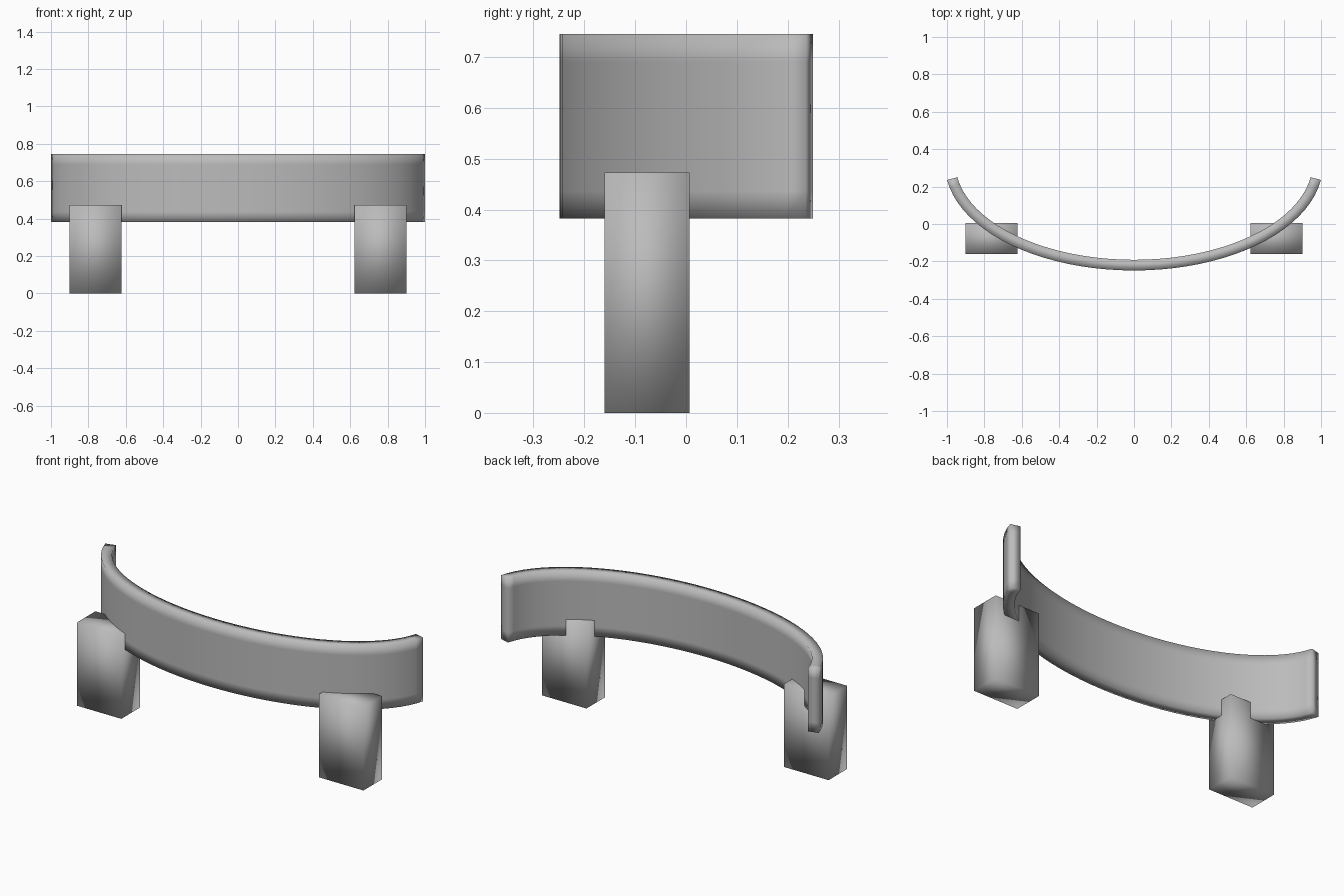
import bpy, bmesh, math

if "Cube" in bpy.data.objects:
    bpy.data.objects.remove(bpy.data.objects["Cube"])

grey = bpy.data.materials.new("plain grey")
grey.diffuse_color = (0.5, 0.5, 0.5, 1)
grey.use_nodes = True
grey.node_tree.nodes["Principled BSDF"].inputs["Base Color"].default_value = grey.diffuse_color


def add_object(name, bm):
    bmesh.ops.recalc_face_normals(bm, faces=bm.faces)
    for f in bm.faces:
        f.smooth = True
    mesh = bpy.data.meshes.new(name)
    bm.to_mesh(mesh)
    bm.free()
    mesh.materials.append(grey)
    ob = bpy.data.objects.new(name, mesh)
    bpy.context.collection.objects.link(ob)
    return ob


# Curved panel: rectangular section swept along an elliptical arc
A, B, YC, END = 0.9825, 0.542, 0.322, math.radians(81.6)
HALF, SEGS = 0.0285, 40
SECTION = [(HALF, 0.382), (HALF, 0.437), (HALF, 0.69), (HALF, 0.745),
           (-HALF, 0.745), (-HALF, 0.69), (-HALF, 0.437), (-HALF, 0.382)]

bm = bmesh.new()
rings = []
for i in range(SEGS + 1):
    t = -END + 2 * END * i / SEGS
    x, y = A * math.sin(t), YC - B * math.cos(t)
    nx, ny = B * math.sin(t), -A * math.cos(t)
    n = math.hypot(nx, ny)
    rings.append([bm.verts.new((x + d * nx / n, y + d * ny / n, z)) for d, z in SECTION])
for a, b in zip(rings, rings[1:]):
    for j in range(8):
        k = (j + 1) % 8
        bm.faces.new((a[j], a[k], b[k], b[j]))
# End caps, split into three quads
for r in (rings[0], rings[-1]):
    for j in range(3):
        bm.faces.new((r[j], r[j + 1], r[6 - j], r[7 - j]))
add_object("curved_panel", bm)

# Block legs
for side, name in ((-1, "left_leg"), (1, "right_leg")):
    bm = bmesh.new()
    bmesh.ops.create_cube(bm, size=1)
    for v in bm.verts:
        v.co = (v.co.x * 0.28 + side * 0.762, v.co.y * 0.167 - 0.077, (v.co.z + 0.5) * 0.473)
    add_object(name, bm)
